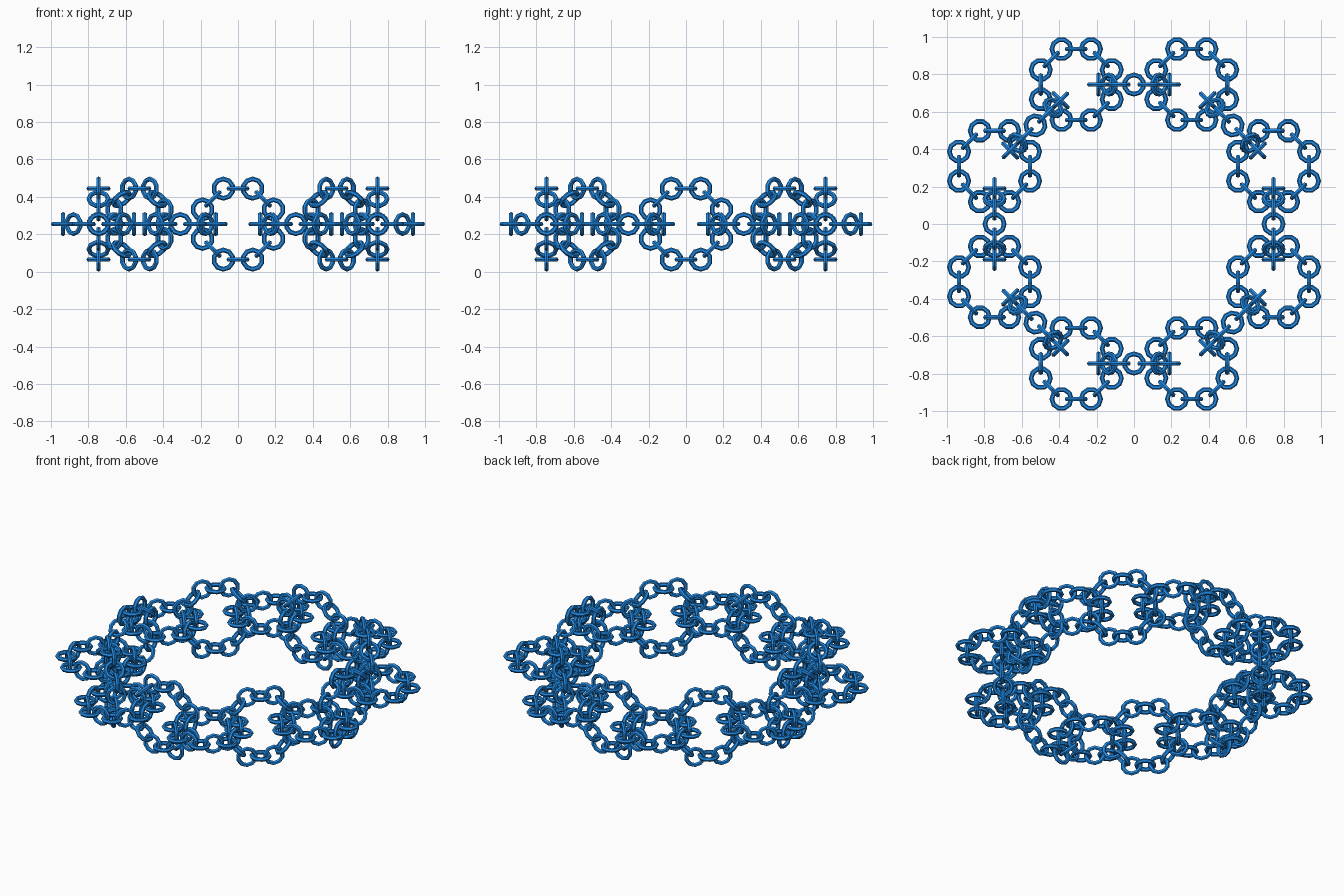
import bpy, bmesh
from math import pi, cos, sin
from mathutils import Matrix

if "Cube" in bpy.data.objects:
    bpy.data.objects.remove(bpy.data.objects["Cube"])

S = 0.2544                    # size ratio between one level and the next
R = (1 - S) / cos(pi / 8)     # flat members sit on the corners of an octagon
SIDES, TUBE_SIDES = 10, 6     # low-poly link resolution

blue = bpy.data.materials.new("blue")
blue.diffuse_color = (0.015, 0.26, 0.8, 1)
blue.use_nodes = True
blue.node_tree.nodes["Principled BSDF"].inputs["Base Color"].default_value = blue.diffuse_color


def places(scale):
    """16 alternating flat / upright positions around one closed chain."""
    for k in range(16):
        a = k * pi / 8
        if k % 2:      # flat member at an octagon corner
            yield Matrix.Translation((R * scale * cos(a), R * scale * sin(a), 0))
        else:          # upright member at the middle of an octagon side
            r = (1 - S) * scale
            yield (Matrix.Translation((r * cos(a), r * sin(a), 0))
                   @ Matrix.Rotation(a, 4, 'Z') @ Matrix.Rotation(pi / 2, 4, 'Y'))


def add_link(bm, mat, outer):
    """One flat-faced torus link."""
    major, minor = outer * 0.8, outer * 0.2
    rings = []
    for i in range(SIDES):
        u = 2 * pi * i / SIDES
        ring = []
        for j in range(TUBE_SIDES):
            v = 2 * pi * j / TUBE_SIDES
            d = major + minor * cos(v)
            co = Matrix.Translation((d * cos(u), d * sin(u), minor * sin(v))).translation
            ring.append(bm.verts.new(mat @ co))
        rings.append(ring)
    for i in range(SIDES):
        p, q = rings[i], rings[(i + 1) % SIDES]
        for j in range(TUBE_SIDES):
            n = (j + 1) % TUBE_SIDES
            bm.faces.new((p[j], q[j], q[n], p[n]))


# Small chain of 16 links, shared by all the chain loops
bm = bmesh.new()
for m in places(S):
    add_link(bm, m, S * S)
chain = bpy.data.meshes.new("small_chain")
bm.to_mesh(chain)
bm.free()
chain.materials.append(blue)

# Necklace made of 16 interlinked chain loops
for k, m in enumerate(places(1.0)):
    kind = "flat_chain" if k % 2 else "upright_chain"
    ob = bpy.data.objects.new(f"{kind}_{k // 2 + 1}", chain)
    ob.matrix_world = Matrix.Translation((0, 0, S)) @ m
    bpy.context.collection.objects.link(ob)
